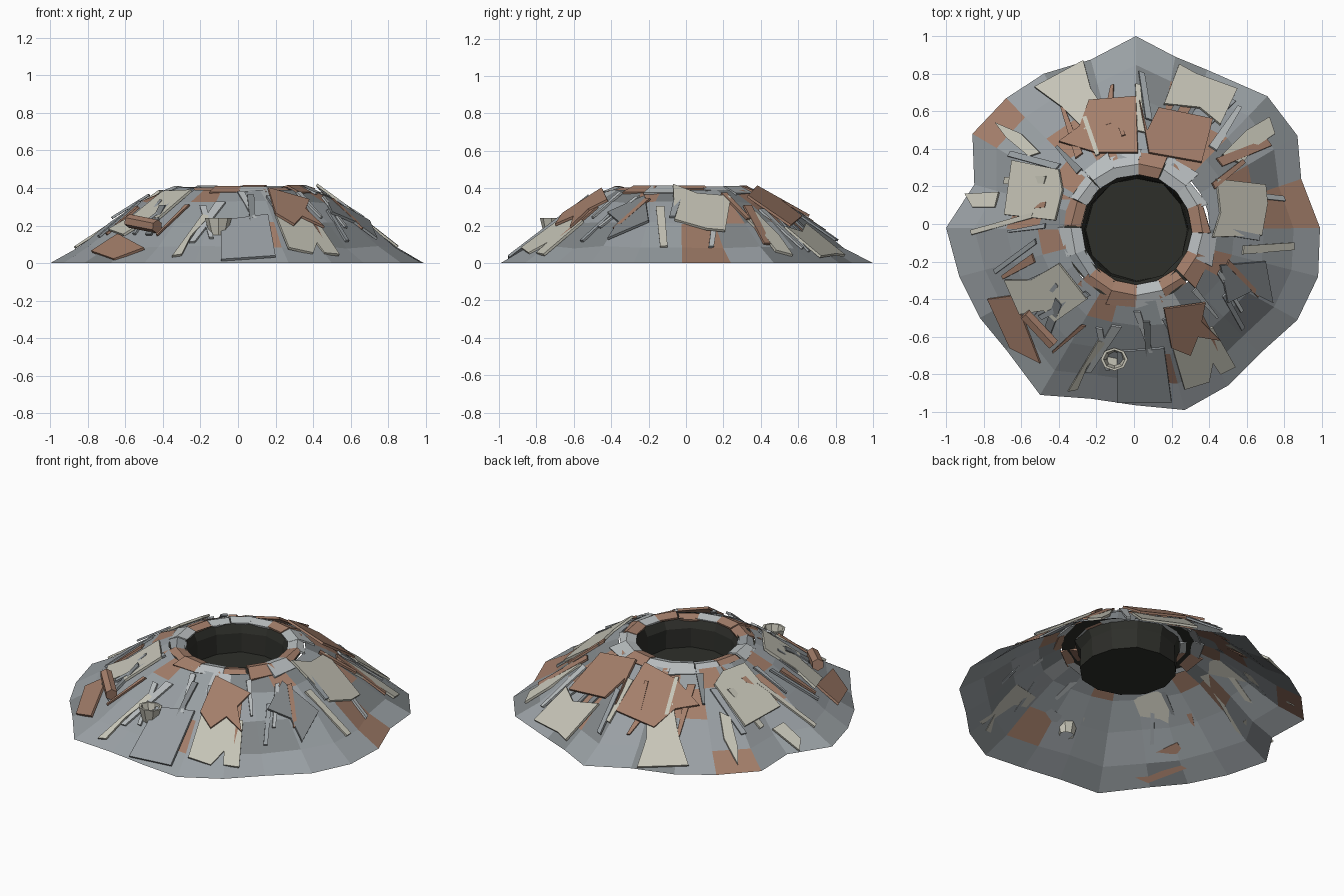
import bpy, bmesh, math, random
from mathutils import Vector, Matrix
from mathutils.bvhtree import BVHTree

if "Cube" in bpy.data.objects:
    bpy.data.objects.remove(bpy.data.objects["Cube"])

random.seed(7)

def mat(name, c):
    m = bpy.data.materials.new(name)
    m.diffuse_color = (*c, 1)
    m.use_nodes = True
    m.node_tree.nodes["Principled BSDF"].inputs["Base Color"].default_value = m.diffuse_color
    return m

M = {"grey": mat("grey_metal", (.32, .35, .37)), "dgrey": mat("dark_grey_metal", (.22, .24, .25)),
     "pale": mat("pale_metal", (.48, .51, .52)), "rust": mat("rust", (.37, .21, .145)),
     "beige": mat("beige_panel", (.56, .55, .47)), "dark": mat("pit_dark", (.027, .028, .023))}
KEYS = list(M)

def make(name, bm, mats):
    me = bpy.data.meshes.new(name)
    bm.to_mesh(me)
    for k in mats:
        me.materials.append(M[k])
    ob = bpy.data.objects.new(name, me)
    bpy.context.collection.objects.link(ob)
    return ob

# Irregular foot of the mound, anticlockwise from the right
FOOT = [(.99, -.02), (.89, .24), (.87, .47), (.71, .68), (.39, .82), (.22, .89), (.01, 1), (-.23, .875),
        (-.48, .8), (-.68, .67), (-.86, .48), (-.85, .21), (-1, -.02), (-.93, -.28), (-.82, -.5), (-.68, -.67),
        (-.5, -.91), (-.23, -.93), (.01, -.965), (.27, -.99), (.5, -.86), (.67, -.69), (.87, -.51), (.98, -.28)]
N = len(FOOT)
C = Vector((.015, -.03))

def circle(i, r):
    a = math.tau * i / N
    return C + Vector((math.cos(a), math.sin(a))) * r

def plan(i, u):
    """Plan position: i around the mound, u=0 at the rim and 1 at the foot."""
    f = i - math.floor(i)
    j = math.floor(i)
    o = Vector(FOOT[j % N]).lerp(Vector(FOOT[(j + 1) % N]), f)
    return circle(i, .39).lerp(o, u)

# Mound shell: patchwork quads
bm = bmesh.new()
rings = []
for u, z in [(1, 0), (.76, .085), (.49, .215), (.22, .325), (0, .39)]:
    rings.append([bm.verts.new((*plan(i, u), z + (random.uniform(-.008, .008) if 0 < u < 1 else 0))) for i in range(N)])
for k in range(4):
    for i in range(N):
        j = (i + 1) % N
        f = bm.faces.new((rings[k][i], rings[k][j], rings[k + 1][j], rings[k + 1][i]))
        f.material_index = KEYS.index(random.choice(["grey", "grey", "dgrey", "grey", "rust"] + ["pale"] * (k == 3)))
bm.normal_update()
bvh = BVHTree.FromBMesh(bm)
make("mound_shell", bm, KEYS)
bm.free()

def on_surface(p):
    hit = bvh.ray_cast(Vector((p[0], p[1], 2)), Vector((0, 0, -1)))[0]
    return hit if hit else Vector((p[0], p[1], 0 if (Vector(p[:2]) - C).length > .5 else .39))

def plate(name, pts, color, lift=.012, thick=.014):
    """Flat plate lying on the mound, given by its outline in plan."""
    p3 = [on_surface(p) for p in pts]
    c = sum(p3, Vector()) / len(p3)
    n = Vector()
    for a, b in zip(p3, p3[1:] + p3[:1]):
        n += (a - c).cross(b - c)
    n.normalize()
    if n.z < 0:
        n = -n
        p3.reverse()
    base = max(c.z, on_surface(c).z) + lift
    bm = bmesh.new()
    vs = []
    for p in p3:
        z = base - (n.x * (p.x - c.x) + n.y * (p.y - c.y)) / n.z
        vs.append(bm.verts.new((p.x, p.y, max(z, .016))))
    f = bm.faces.new(vs)
    r = bmesh.ops.extrude_face_region(bm, geom=[f])
    for v in r["geom"]:
        if isinstance(v, bmesh.types.BMVert):
            v.co += n * thick * .3
    for v in vs:
        v.co -= n * thick * .7
        v.co.z = max(v.co.z, 0)
    bmesh.ops.recalc_face_normals(bm, faces=bm.faces)
    make(name, bm, [color])
    bm.free()

# Large torn panels
plate("back_left_panel", [(-.53, .73), (-.27, .87), (-.23, .72), (-.19, .66), (-.26, .5), (-.38, .62)], "beige", .02)
plate("back_right_panel", [(.24, .85), (.33, .8), (.55, .72), (.46, .53), (.35, .62), (.16, .64)], "beige", .02)
plate("right_panel", [(.44, .24), (.7, .21), (.71, .11), (.68, -.06), (.42, -.07), (.46, .06)], "beige")
plate("left_panel", [(-.65, .34), (-.4, .29), (-.38, .18), (-.42, .02), (-.69, .05)], "beige")
plate("front_left_panel", [(-.69, -.3), (-.55, -.3), (-.4, -.21), (-.25, -.4), (-.42, -.52), (-.48, -.46), (-.61, -.48)], "beige")
plate("front_right_panel", [(.2, -.64), (.42, -.55), (.54, -.76), (.46, -.8), (.42, -.74), (.4, -.84), (.27, -.88)], "beige")
plate("upper_right_panel", [(.47, .37), (.6, .5), (.72, .57), (.75, .48), (.66, .42), (.57, .32)], "beige")
plate("upper_left_panel", [(-.74, .54), (-.6, .48), (-.5, .38), (-.56, .36), (-.68, .46)], "beige")
plate("left_shard", [(-.9, .16), (-.72, .17), (-.74, .09), (-.86, .09)], "beige")
plate("back_rust_panel", [(-.24, .66), (.01, .68), (.02, .38), (-.2, .38), (-.4, .44), (-.29, .52)], "rust")
plate("back_right_rust_panel", [(.03, .66), (.07, .5), (.13, .62), (.42, .56), (.36, .33), (.08, .38)], "rust", .018)
plate("front_rust_panel", [(.16, -.45), (.38, -.42), (.36, -.52), (.46, -.62), (.34, -.6), (.3, -.7), (.2, -.66)], "rust", .025)
plate("front_grey_panel", [(-.09, -.68), (.16, -.66), (.2, -.95), (-.09, -.95)], "grey", .018)
plate("front_left_rust_panel", [(-.78, -.4), (-.64, -.38), (-.5, -.74), (-.66, -.66)], "rust")
plate("right_grey_panel", [(.46, -.22), (.7, -.2), (.74, -.42), (.62, -.36), (.5, -.42)], "dgrey")

# Narrow scrap strips running down the slope
for k in range(40):
    i = k * N / 40 + random.uniform(-.2, .2)
    u0 = random.uniform(.02, .35)
    u1 = u0 + random.uniform(.3, .5)
    w, t, s = random.uniform(.08, .2), random.uniform(.3, 1), random.uniform(-.7, .7)
    plate(f"scrap_strip_{k}", [plan(i - w, u0), plan(i + w, u0), plan(i + s + w * t * .7, u1), plan(i + s - w * t * .7, u1)],
          random.choice(["grey", "grey", "pale", "beige", "rust", "dgrey"]), random.uniform(.006, .016), .012)
plate("front_splinter", [(-.19, -.62), (-.15, -.63), (-.25, -.76), (-.3, -.88), (-.35, -.89)], "beige", .016)

# Rim plates folding over the edge of the pit
bm = bmesh.new()
for k in range(16):
    i0 = k * N / 16 - random.uniform(0, .25)
    i1 = i0 + N / 16 + random.uniform(-.1, .3)
    ro, h = random.uniform(.39, .45), random.uniform(.396, .41)
    zo = h - max(0, ro - .36) * .45
    quad = [(*circle(i0, .295), h - .015), (*circle(i0, .35), h), (*circle(i0, ro), zo),
            (*circle(i1, ro - .02), zo), (*circle(i1, .35), h), (*circle(i1, .295), h - .015)]
    v = [bm.verts.new(q) for q in quad]
    col = KEYS.index(random.choice(["pale", "pale", "grey", "rust"]))
    for f in ((v[0], v[5], v[4], v[1]), (v[1], v[4], v[3], v[2])):
        bm.faces.new(f).material_index = col
bmesh.ops.recalc_face_normals(bm, faces=bm.faces)
rim = make("rim_plates", bm, KEYS)
bm.free()
sol = rim.modifiers.new("thickness", "SOLIDIFY")
sol.thickness = .012
sol.offset = 0

# Dark pit: sloping lip, wall and floor
bm = bmesh.new()
loops = [[bm.verts.new((*circle(k * 2, r + random.uniform(-.008, .008)), z)) for k in range(12)]
         for r, z in [(.39, .385), (.305, .392), (.28, .34), (.275, .22)]]
for a, b in zip(loops, loops[1:]):
    for k in range(12):
        bm.faces.new((a[k], a[(k + 1) % 12], b[(k + 1) % 12], b[k]))
bm.faces.new(loops[-1])
bmesh.ops.recalc_face_normals(bm, faces=bm.faces)
make("pit", bm, ["dark"])
bm.free()

# Hexagonal beam lying on the front-left slope
a, b = Vector((-.58, -.48, .225)), Vector((-.43, -.64, .195))
bm = bmesh.new()
bmesh.ops.create_cone(bm, cap_ends=True, segments=6, radius1=.036, radius2=.036, depth=(b - a).length)
bm.transform(Matrix.Translation((a + b) / 2) @ (b - a).to_track_quat('Z', 'Y').to_matrix().to_4x4())
make("beam", bm, ["rust"])
bm.free()

# Open tapered bucket on the front slope
bm = bmesh.new()
prof = [(.045, .15), (.072, .24), (.058, .24), (.04, .18)]
loops = [[bm.verts.new((-.105 + r * math.cos(math.tau * k / 8), -.72 + r * .85 * math.sin(math.tau * k / 8), z))
          for k in range(8)] for r, z in prof]
for p, q in zip(loops, loops[1:]):
    for k in range(8):
        bm.faces.new((p[k], p[(k + 1) % 8], q[(k + 1) % 8], q[k]))
bm.faces.new(loops[-1])
make("bucket", bm, ["beige"])
bm.free()
